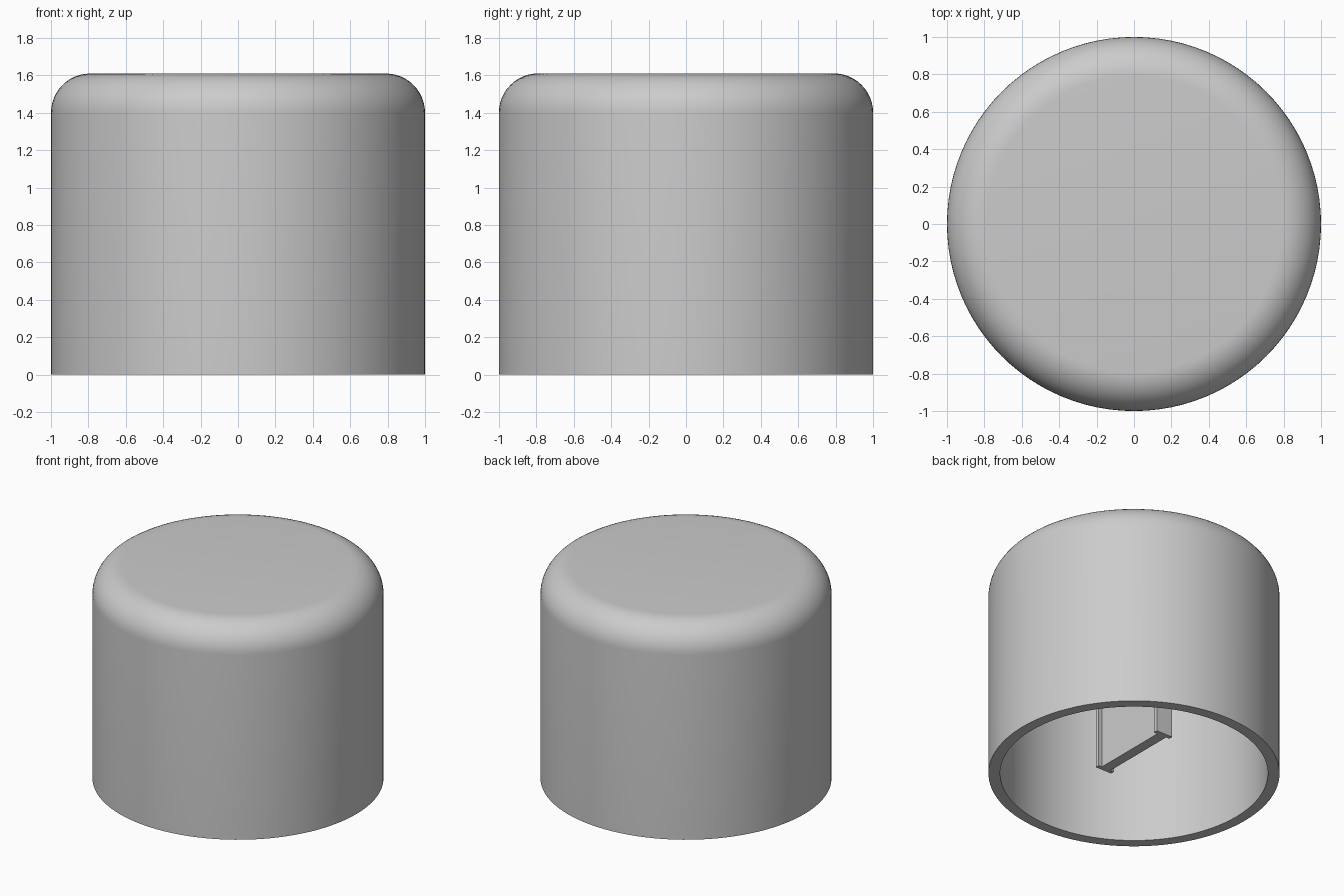
import bpy
import bmesh
from math import sin, cos, pi
from mathutils import Vector

cube = bpy.data.objects.get("Cube")
if cube:
    bpy.data.objects.remove(cube, do_unlink=True)

RADIUS, HEIGHT, WALL, FILLET = 1.0, 1.61, 0.08, 0.21
STEM_BOTTOM = 0.17

grey = bpy.data.materials.new("light_grey")
grey.use_nodes = True
colour = (0.6, 0.6, 0.6, 1)
grey.diffuse_color = colour
grey.node_tree.nodes["Principled BSDF"].inputs["Base Color"].default_value = colour


def make_object(name, bm):
    bmesh.ops.recalc_face_normals(bm, faces=bm.faces)
    mesh = bpy.data.meshes.new(name)
    bm.to_mesh(mesh)
    bm.free()
    mesh.materials.append(grey)
    obj = bpy.data.objects.new(name, mesh)
    bpy.context.collection.objects.link(obj)
    return obj


def rounded_profile(radius, height, fillet, steps=12):
    """Half section from the bottom rim, up the wall, to the axis."""
    points = [Vector((radius, 0, 0))]
    for i in range(steps + 1):
        a = pi / 2 * i / steps
        points.append(Vector((radius - fillet + fillet * cos(a), 0,
                              height - fillet + fillet * sin(a))))
    points.append(Vector((0, 0, height)))
    return points


# Hollow cap: outer and inner skins joined by the bottom rim
outer = rounded_profile(RADIUS, HEIGHT, FILLET)
inner = rounded_profile(RADIUS - WALL, HEIGHT - WALL, FILLET - WALL)
bm = bmesh.new()
verts = [bm.verts.new(p) for p in outer[::-1] + inner]
edges = [bm.edges.new(pair) for pair in zip(verts, verts[1:])]
bmesh.ops.spin(bm, geom=verts + edges, axis=(0, 0, 1), cent=(0, 0, 0),
               angle=2 * pi, steps=96, use_merge=True)
bmesh.ops.remove_doubles(bm, verts=bm.verts, dist=0.0001)
cap = make_object("cap_shell", bm)
bpy.context.view_layer.objects.active = cap
cap.select_set(True)
bpy.ops.object.shade_smooth_by_angle(angle=pi / 6)

# Stem: I-shaped post hanging from the underside of the top
half_length, flange, web, lip = 0.327, 0.068, 0.039, 0.03
quarter = [(flange, half_length), (flange, half_length - lip),
           (web, half_length - lip)]
right = quarter + [(x, -y) for x, y in reversed(quarter)]
outline = right + [(-x, y) for x, y in reversed(right)]
bm = bmesh.new()
base = bm.faces.new([bm.verts.new((x, y, STEM_BOTTOM)) for x, y in outline])
post = bmesh.ops.extrude_face_region(bm, geom=[base])["geom"]
rise = HEIGHT - WALL / 2 - STEM_BOTTOM
bmesh.ops.translate(bm, vec=(0, 0, rise),
                    verts=[g for g in post if isinstance(g, bmesh.types.BMVert)])
make_object("stem", bm)
